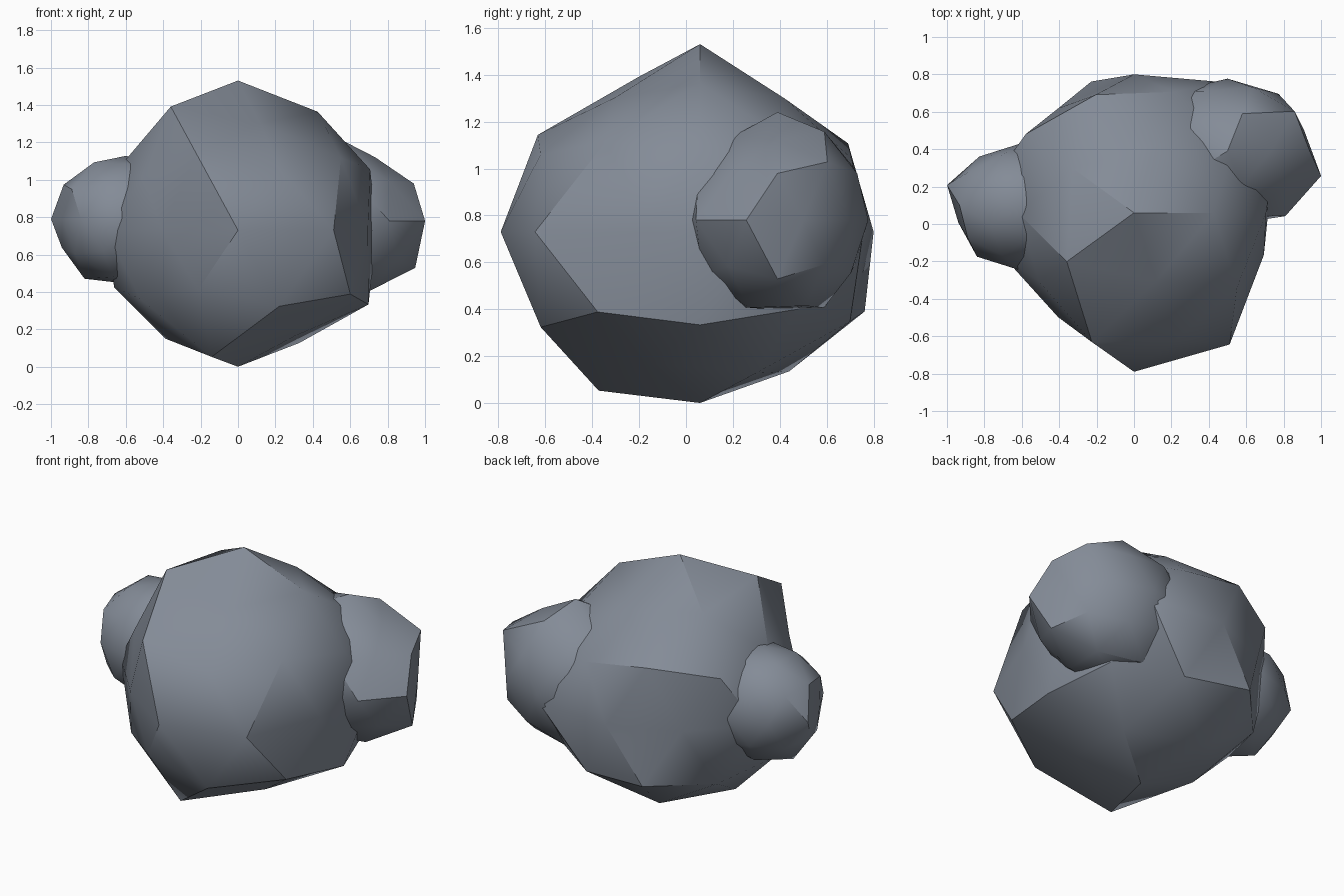
import bpy, bmesh, math

if "Cube" in bpy.data.objects:
    bpy.data.objects.remove(bpy.data.objects["Cube"])

stone = bpy.data.materials.new("slate_grey")
stone.diffuse_color = (0.23, 0.26, 0.31, 1)
stone.use_nodes = True
stone.node_tree.nodes["Principled BSDF"].inputs["Base Color"].default_value = stone.diffuse_color


def boulder(name, centre, scale, rings):
    """Icosphere whose points are pushed in or out, ring by ring from the top."""
    bm = bmesh.new()
    bmesh.ops.create_icosphere(bm, subdivisions=2, radius=1)

    def ring_order(v):
        angle = round(math.degrees(math.atan2(v.co.y, v.co.x))) % 360
        return (-round(v.co.z, 2), 0 if abs(v.co.z) > 0.99 else angle)

    factors = [f for ring in rings for f in ring]
    for v, f in zip(sorted(bm.verts, key=ring_order), factors):
        v.co = [c + s * f * d for c, s, d in zip(centre, scale, v.co)]
    mesh = bpy.data.meshes.new(name)
    bm.to_mesh(mesh)
    bm.free()
    mesh.materials.append(stone)
    ob = bpy.data.objects.new(name, mesh)
    bpy.context.collection.objects.link(ob)
    bpy.ops.object.select_all(action='DESELECT')
    ob.select_set(True)
    bpy.context.view_layer.objects.active = ob
    bpy.ops.object.shade_smooth_by_angle(angle=math.radians(32))


# Large central rock
boulder("main_rock", (0, 0.06, 0.73), (1, 1, 0.92), [
    [.87],
    [.81, .725, .77, .845, .73],
    [.78, .78, .73, .855, .80],
    [.79, .76, .80, .70, .80],
    [.78, .86, .74, .69, .75, .74, .69, .85, .87, .73],
    [.80, .825, .74, .77, .83],
    [.82, .79, .76, .76, .84],
    [.77, .76, .74, .865, .72],
    [.793]])

# Medium rock on the right, towards the back
boulder("right_rock", (0.5, 0.39, 0.78), (0.526, 0.43, 0.477), [
    [.965],
    [.84, .93, .92, .92, .88],
    [.99, .92, .92, .92, .85],
    [.935, .93, .92, .92, .92],
    [.82, .88, .90, .92, .92, .92, .92, .92, 1, 1],
    [.885, .90, .90, .90, .93],
    [1, .90, .90, .90, .92],
    [.90, .92, .90, .90, .92],
    [.80]])

# Small rock on the left
boulder("left_rock", (-0.6, 0.1, 0.79), (0.42, 0.35, 0.375), [
    [.90],
    [.92, .92, .95, .95, .92],
    [.93, .95, .93, .95, .93],
    [.93, .93, .95, .95, .93],
    [.93, .93, .95, .92, 1, .85, .97, 1, .95, .93],
    [.95, .95, .91, 1.04, .95],
    [.95, .95, .92, .94, .95],
    [.95, .95, 1, .97, .95],
    [.92]])
